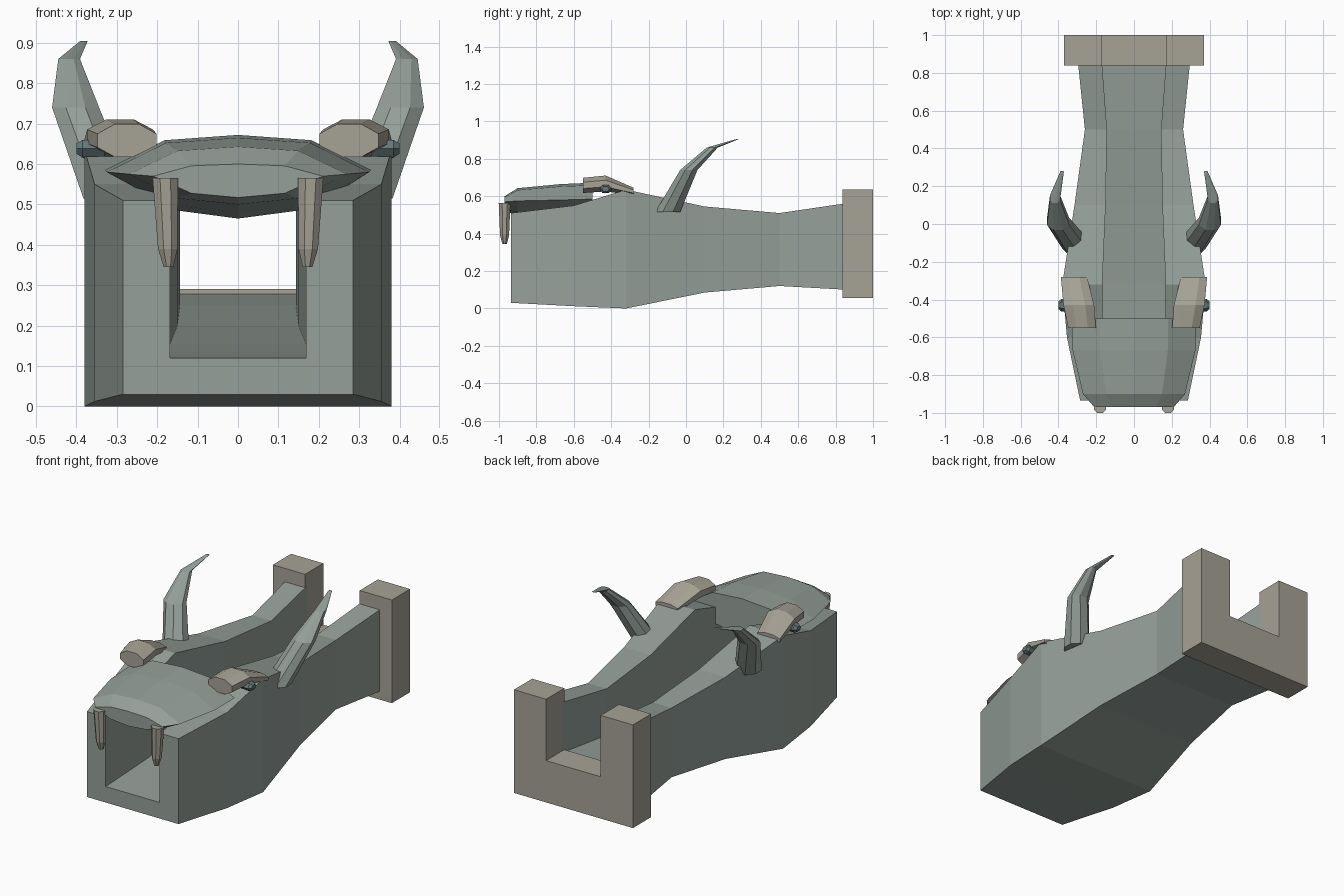
import bpy, bmesh
from math import cos, sin, pi

if "Cube" in bpy.data.objects:
    bpy.data.objects.remove(bpy.data.objects["Cube"])


def material(name, rgb):
    m = bpy.data.materials.new(name)
    m.diffuse_color = (*rgb, 1)
    m.use_nodes = True
    m.node_tree.nodes["Principled BSDF"].inputs["Base Color"].default_value = m.diffuse_color
    return m


STONE = material("grey_green", (0.30, 0.35, 0.32))
BONE = material("beige", (0.38, 0.36, 0.30))
EYE = material("dark_teal", (0.13, 0.19, 0.19))


def loft(name, rings, mat):
    """Skin a list of equally sized closed rings and cap both ends."""
    bm = bmesh.new()
    vs = [[bm.verts.new(p) for p in r] for r in rings]
    n = len(vs[0])
    for a, b in zip(vs, vs[1:]):
        for i in range(n):
            j = (i + 1) % n
            bm.faces.new((a[i], a[j], b[j], b[i]))
    bm.faces.new(vs[0])
    bm.faces.new(vs[-1])
    bmesh.ops.recalc_face_normals(bm, faces=bm.faces)
    mesh = bpy.data.meshes.new(name)
    bm.to_mesh(mesh)
    bm.free()
    mesh.materials.append(mat)
    ob = bpy.data.objects.new(name, mesh)
    bpy.context.collection.objects.link(ob)
    return ob


def channel(y, w, bottom, top, slot, floor):
    """U-shaped section at depth y."""
    return [(x, y, z) for x, z in (
        (-w, bottom), (w, bottom), (w, top), (slot, top),
        (slot, floor), (-slot, floor), (-slot, top), (-w, top))]


def ring_xz(y, cx, cz, rx, rz, n=8):
    return [(cx + rx * cos(2 * pi * (i + .5) / n), y,
             cz + rz * sin(2 * pi * (i + .5) / n)) for i in range(n)]


def ring_xy(z, cx, cy, rx, ry, n=8):
    return [(cx + rx * cos(2 * pi * (i + .5) / n),
             cy + ry * sin(2 * pi * (i + .5) / n), z) for i in range(n)]


# Open trough forming the lower jaw, head and neck
loft("trough_body", [channel(*s) for s in (
    (-.935, .285, .03, .51, .168, .12),
    (-.60, .355, .012, .55, .168, .135),
    (-.32, .38, .0, .635, .168, .155),
    (.10, .315, .085, .545, .15, .20),
    (.50, .26, .12, .51, .143, .25),
    (.86, .297, .10, .563, .17, .28))], STONE)

# Square collar at the back
loft("back_collar", [channel(y, .37, .055, .635, .17, .29)
                     for y in (.838, 1.0)], BONE)


# Lens-shaped upper snout
def lens(y, w, mid, top, bottom):
    k = w * .55
    up, lo = mid + (top - mid) * .85, mid + (bottom - mid) * .8
    return [(x, y, z) for x, z in (
        (-w, mid), (-k, up), (0, top), (k, up),
        (w, mid), (k, lo), (0, bottom), (-k, lo))]


loft("upper_snout", [lens(*s) for s in (
    (-.97, .21, .57, .60, .517),
    (-.90, .27, .575, .643, .50),
    (-.67, .325, .58, .665, .48),
    (-.50, .33, .585, .672, .465))], STONE)

# Paired features
for s, side in ((-1, "left"), (1, "right")):
    loft("brow_" + side, [ring_xz(y, s * x, z, rx, rz) for y, x, z, rx, rz in (
        (-.55, .275, .658, .079, .044),
        (-.43, .292, .668, .088, .046),
        (-.28, .318, .625, .075, .022))], BONE)

    # Eye: short hexagonal bead poking out sideways
    loft("eye_" + side, [[(s * x, -.43 + r * cos(i * pi / 3),
                           .638 + r * .75 * sin(i * pi / 3)) for i in range(6)]
                         for x, r in ((.33, .03), (.385, .033), (.40, .02))], EYE)

    loft("fang_" + side, [ring_xy(z, s * x, -.97, r, r) for z, x, r in (
        (.345, .172, .013), (.39, .174, .026), (.565, .18, .034))], BONE)

    loft("horn_" + side, [ring_xy(z, s * x, y, rx, ry) for z, x, y, rx, ry in (
        (.515, .318, -.098, .07, .072),
        (.74, .402, .015, .063, .05),
        (.86, .418, .14, .029, .032),
        (.905, .381, .275, .01, .007))], STONE)
